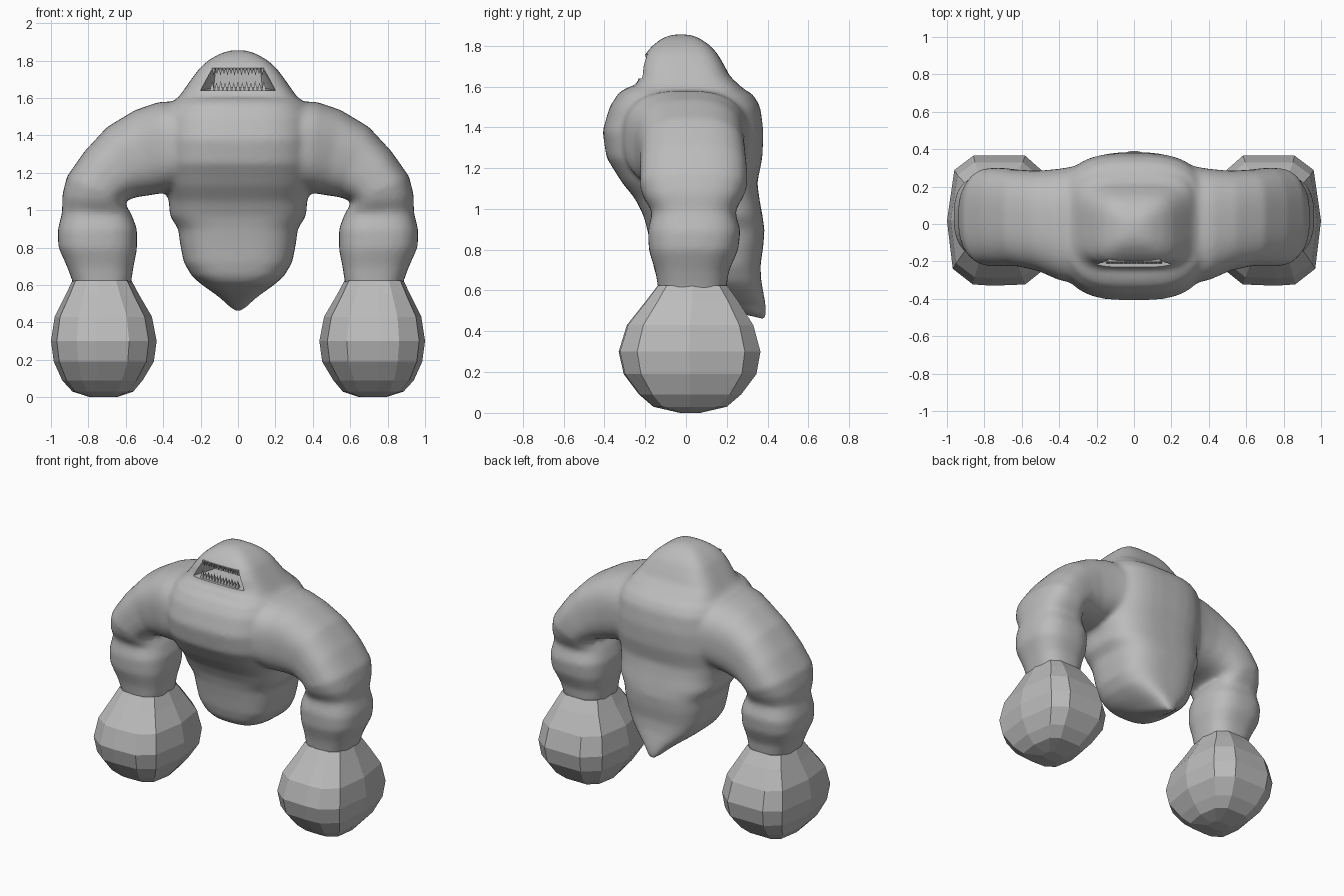
import bpy, bmesh, math
from mathutils import Vector

if "Cube" in bpy.data.objects:
    bpy.data.objects.remove(bpy.data.objects["Cube"])

grey = bpy.data.materials.new("stone grey")
grey.diffuse_color = (0.5, 0.5, 0.5, 1)
grey.use_nodes = True
grey.node_tree.nodes["Principled BSDF"].inputs["Base Color"].default_value = grey.diffuse_color


def finish(name, bm):
    bmesh.ops.recalc_face_normals(bm, faces=bm.faces[:])
    me = bpy.data.meshes.new(name)
    bm.to_mesh(me)
    bm.free()
    me.materials.append(grey)
    ob = bpy.data.objects.new(name, me)
    bpy.context.scene.collection.objects.link(ob)
    return ob


def loft(bm, rings):
    """Skin a list of equal-length point rings and cap both ends."""
    vs = [[bm.verts.new(p) for p in r] for r in rings]
    n = len(vs[0])
    for a, b in zip(vs, vs[1:]):
        for i in range(n):
            j = (i + 1) % n
            bm.faces.new((a[i], a[j], b[j], b[i]))
    bm.faces.new(vs[0])
    bm.faces.new(vs[-1])


def oval(power, n=40):
    """Rounded-square outline in the -1..1 range."""
    out = []
    for i in range(n):
        t = 2 * math.pi * (i + 0.5) / n
        c, s = math.cos(t), math.sin(t)
        out.append((math.copysign(abs(c) ** (2 / power), c),
                    math.copysign(abs(s) ** (2 / power), s)))
    return out


def stack(bm, rows, power):
    """Rows of (z at front, z at back, half width, front y, back y)."""
    rings = []
    for zf, zb, hw, yf, yb in rows:
        rings.append([Vector((hw * u, (yf + yb) / 2 + (yb - yf) / 2 * v,
                              (zf + zb) / 2 + (zb - zf) / 2 * v)) for u, v in oval(power)])
    loft(bm, rings)


# --- torso, ending in a point low at the back
body = bmesh.new()
stack(body, [
    (1.60, 1.59, .33, -.28, .28), (1.57, 1.56, .37, -.33, .33), (1.50, 1.50, .40, -.375, .365),
    (1.38, 1.38, .41, -.41, .38), (1.25, 1.25, .41, -.39, .375), (1.13, 1.13, .39, -.315, .35),
    (1.05, 1.05, .37, -.25, .36), (.97, .97, .365, -.21, .375), (.90, .90, .32, -.19, .385),
    (.82, .82, .31, -.175, .38), (.72, .72, .29, -.16, .365), (.65, .64, .245, -.14, .37),
    (.61, .59, .19, -.11, .38), (.56, .52, .10, .02, .392), (.50, .455, .03, .22, .395)], 3)

# --- head
stack(body, [
    (1.45, 1.45, .32, -.25, .26), (1.60, 1.60, .32, -.25, .27), (1.65, 1.65, .285, -.225, .215),
    (1.70, 1.70, .25, -.222, .19), (1.76, 1.76, .205, -.20, .155), (1.80, 1.80, .16, -.165, .12),
    (1.835, 1.835, .10, -.12, .07), (1.855, 1.855, .04, -.07, .02)], 4)

# --- arms: (outer x, z, inner x, z, front y, back y)
ARM = [
    (.26, 1.58, .25, 1.14, -.33, .32), (.42, 1.58, .38, 1.095, -.30, .295),
    (.55, 1.535, .47, 1.08, -.25, .285), (.70, 1.445, .54, 1.07, -.225, .29),
    (.82, 1.315, .59, 1.055, -.225, .30), (.915, 1.18, .61, 1.04, -.225, .30),
    (.94, 1.08, .595, 1.02, -.205, .275), (.94, .99, .57, .98, -.165, .24),
    (.965, .89, .54, .90, -.187, .268), (.96, .80, .54, .79, -.182, .255),
    (.915, .70, .56, .69, -.15, .21), (.885, .62, .57, .62, -.138, .20),
    (.87, .56, .585, .56, -.13, .19)]
for side in (-1, 1):
    rings = []
    for ox, oz, ix, iz, yf, yb in ARM:
        rings.append([Vector((side * ((ox + ix) / 2 + (ox - ix) / 2 * u),
                              (yf + yb) / 2 + (yb - yf) / 2 * v,
                              (oz + iz) / 2 + (oz - iz) / 2 * u)) for u, v in oval(2.7)])
    loft(body, rings)
body_ob = finish("body_and_arms", body)

# --- mouth cutter: tapered slot in the face
cut = bmesh.new()
for y, z0, w0, z1, w1 in ((-.30, 1.64, .20, 1.757, .14), (-.21, 1.64, .20, 1.757, .14),
                          (-.07, 1.655, .13, 1.75, .12)):
    for s in (-1, 1):
        cut.verts.new((s * w0, y, z0))
        cut.verts.new((s * w1, y, z1))
bmesh.ops.convex_hull(cut, input=cut.verts[:])
cutter = finish("mouth_cutter", cut)
cutter.hide_render = True

# --- fuse body, soften it, open the mouth
m = body_ob.modifiers.new("fuse", 'REMESH')
m.mode = 'VOXEL'
m.voxel_size = 0.016
m.use_smooth_shade = True
m = body_ob.modifiers.new("soften", 'SMOOTH')
m.factor = 0.5
m.iterations = 10
m = body_ob.modifiers.new("mouth", 'BOOLEAN')
m.operation = 'DIFFERENCE'
m.solver = 'EXACT'
m.object = cutter
bpy.context.view_layer.objects.active = body_ob
body_ob.select_set(True)
bpy.ops.object.convert(target='MESH')
bpy.ops.object.shade_smooth_by_angle(angle=math.radians(40))
bpy.data.objects.remove(cutter)

# --- teeth: rows of small spikes
teeth = bmesh.new()
for root, tip, half, count, y in ((1.76, 1.718, .14, 15, -.19), (1.638, 1.692, .15, 13, -.20)):
    step = 2 * half / count
    for i in range(count):
        x = -half + step * (i + 0.5)
        base = [teeth.verts.new((x + a * step / 2, y + b * .012, root))
                for a, b in ((-1, -1), (1, -1), (1, 1), (-1, 1))]
        top = teeth.verts.new((x, y, tip + .008 * (i % 2) * (1 if root > tip else -1)))
        teeth.faces.new(base)
        for k in range(4):
            teeth.faces.new((base[k], base[(k + 1) % 4], top))
finish("teeth", teeth)

# --- faceted fists: one outline scaled through (z, x0, x1, y0, y1)
OUTLINE = [(.50, 1), (.86, .78), (1, .0), (.89, -.74), (.51, -.98), (.14, -1), (-.48, -.98),
           (-.85, -.74), (-1, 0), (-.87, .72), (-.48, 1), (.14, 1)]
FIST = [(.625, .57, .885, -.138, .20), (.55, .53, .92, -.195, .255), (.43, .46, .98, -.29, .33),
        (.30, .435, 1.0, -.33, .365), (.19, .45, .985, -.305, .345), (.09, .51, .94, -.23, .27),
        (.03, .56, .885, -.16, .20), (.0, .65, .79, -.03, .07)]
for side, label in ((-1, "left"), (1, "right")):
    bm = bmesh.new()
    loft(bm, [[(side * ((x0 + x1) / 2 + (x1 - x0) / 2 * u),
                (y0 + y1) / 2 + (y1 - y0) / 2 * v, z) for u, v in OUTLINE]
              for z, x0, x1, y0, y1 in FIST])
    finish("fist_" + label, bm)
